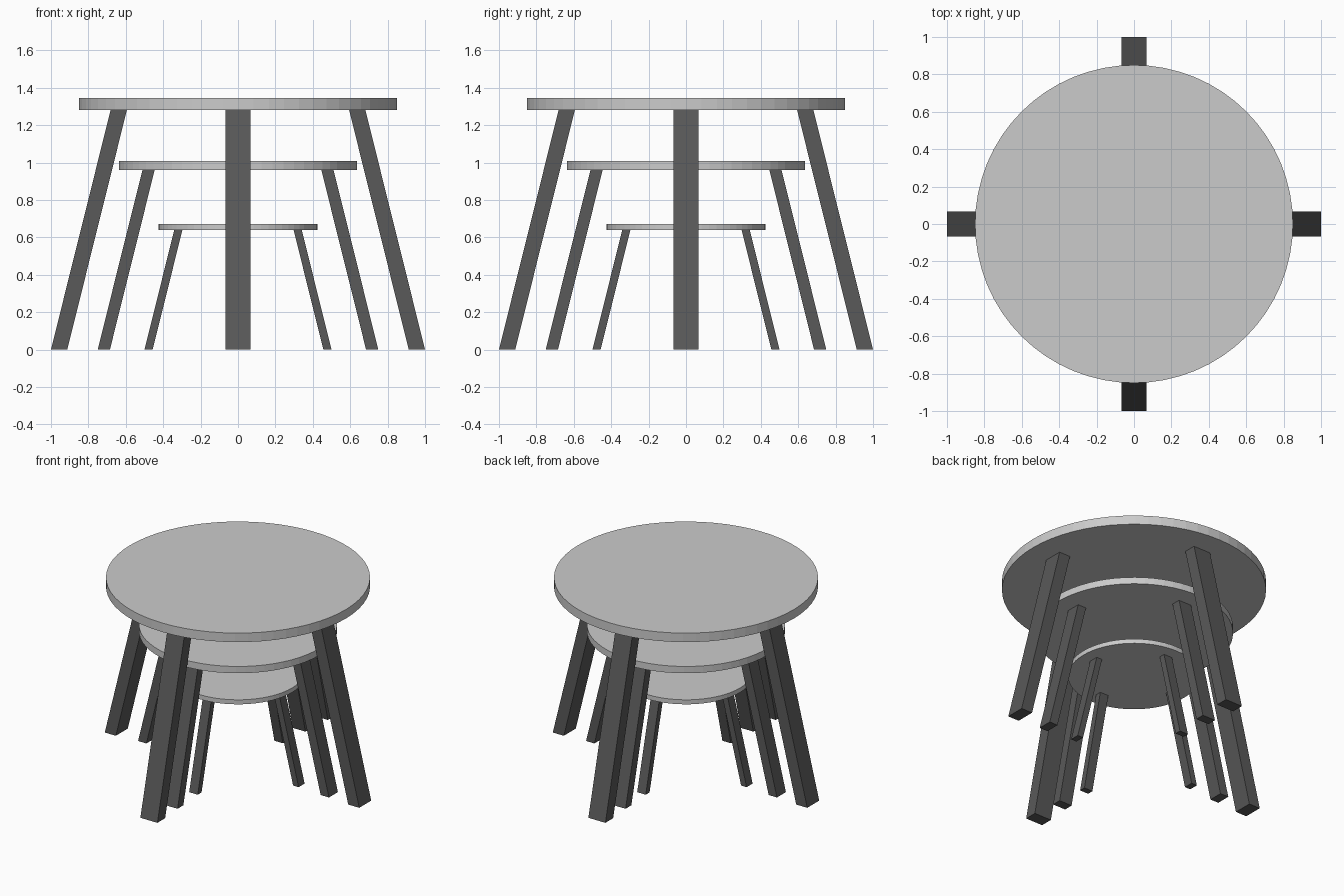
import bpy
from math import cos, sin, pi

if "Cube" in bpy.data.objects:
    bpy.data.objects.remove(bpy.data.objects["Cube"])

dark = bpy.data.materials.new("dark_leg")
dark.diffuse_color = (0.1, 0.1, 0.1, 1)
dark.use_nodes = True
dark.node_tree.nodes["Principled BSDF"].inputs["Base Color"].default_value = dark.diffuse_color


def add_leg(name, s, angle):
    # Slanted square leg: a cross-section at the floor and one under the top
    verts = []
    for z, inner, outer in ((0, 0.913, 1.0), (1.281, 0.594, 0.681)):
        for r, t in ((inner, -0.067), (outer, -0.067), (outer, 0.067), (inner, 0.067)):
            verts.append((s * (r * cos(angle) - t * sin(angle)),
                          s * (r * sin(angle) + t * cos(angle)), s * z))
    faces = [(3, 2, 1, 0), (4, 5, 6, 7)]
    faces += [(i, (i + 1) % 4, (i + 1) % 4 + 4, i + 4) for i in range(4)]
    mesh = bpy.data.meshes.new(name)
    mesh.from_pydata(verts, [], faces)
    mesh.materials.append(dark)
    bpy.context.collection.objects.link(bpy.data.objects.new(name, mesh))


def add_table(size, s):
    # Round table top
    bpy.ops.mesh.primitive_cylinder_add(vertices=64, radius=0.85 * s, depth=0.064 * s,
                                        location=(0, 0, 1.312 * s))
    bpy.context.object.name = size + "_table_top"
    # Four splayed legs
    for i, side in enumerate(("right", "back", "left", "front")):
        add_leg(f"{size}_{side}_leg", s, i * pi / 2)


# Three nested tables
for size, s in (("large", 1.0), ("medium", 0.75), ("small", 0.5)):
    add_table(size, s)
